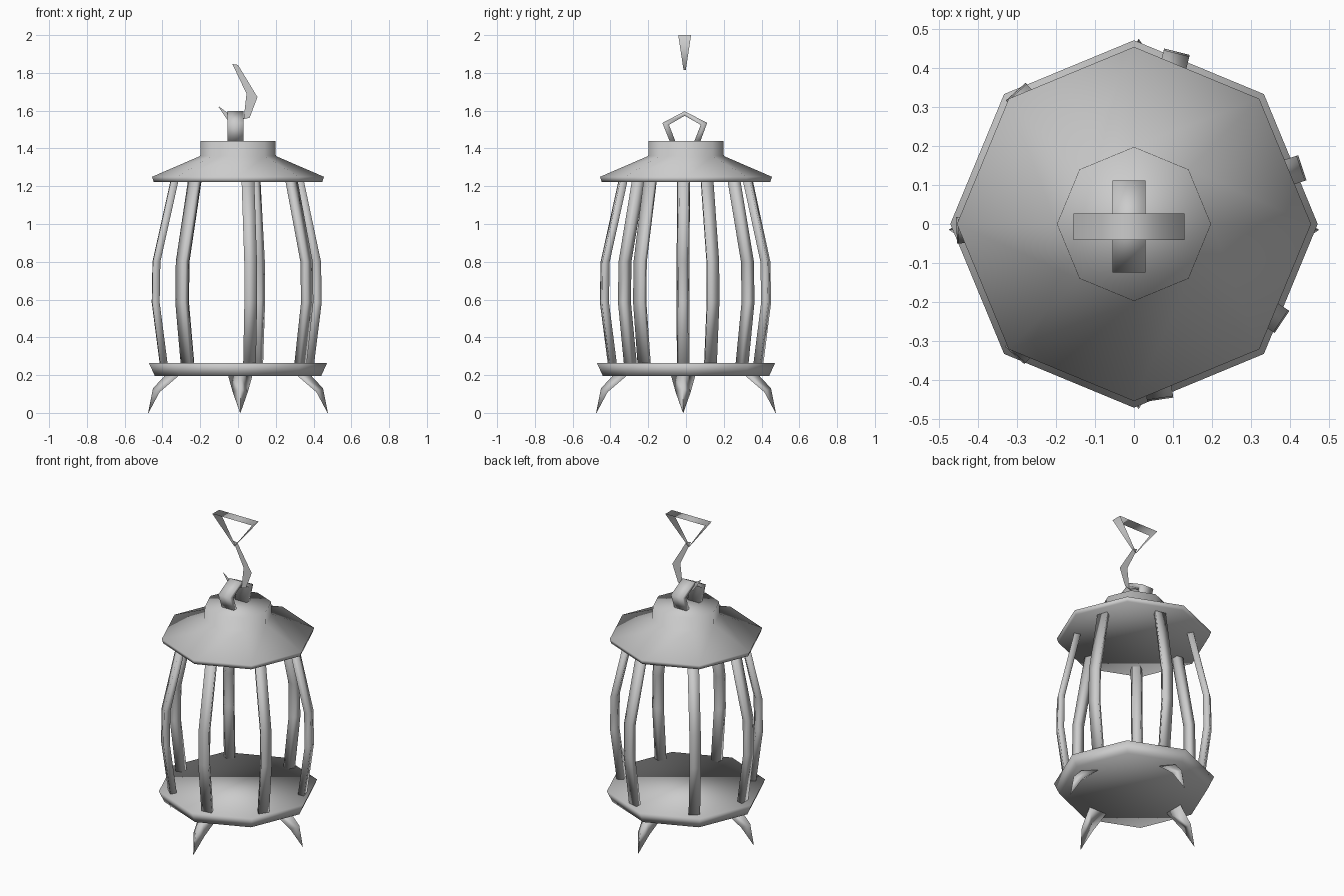
import bpy, bmesh, math
from mathutils import Matrix, Vector

if "Cube" in bpy.data.objects:
    bpy.data.objects.remove(bpy.data.objects["Cube"])

GREY = (0.6, 0.6, 0.6, 1.0)
metal = bpy.data.materials.new("grey_metal")
metal.use_nodes = True
metal.diffuse_color = GREY
metal.node_tree.nodes["Principled BSDF"].inputs["Base Color"].default_value = GREY


def finish(name, bm, solid=True):
    """Turn a bmesh into a smooth, grey object."""
    if solid:
        bmesh.ops.recalc_face_normals(bm, faces=bm.faces)
    for f in bm.faces:
        f.smooth = True
    mesh = bpy.data.meshes.new(name)
    bm.to_mesh(mesh)
    bm.free()
    mesh.materials.append(metal)
    obj = bpy.data.objects.new(name, mesh)
    bpy.context.collection.objects.link(obj)
    return obj


def loft(name, sections, closed=True, caps=True, matrix=None):
    """Skin a list of equal-length point rings."""
    bm = bmesh.new()
    rings = [[bm.verts.new(p) for p in s] for s in sections]
    n = len(rings[0])
    for a, b in zip(rings, rings[1:]):
        for i in range(n if closed else n - 1):
            j = (i + 1) % n
            bm.faces.new((a[i], a[j], b[j], b[i]))
    if caps:
        bm.faces.new(rings[0])
        bm.faces.new(rings[-1])
    if matrix:
        bm.transform(matrix)
    return finish(name, bm, closed)


def octagon(r, z):
    return [(r * math.cos(i * math.pi / 4), r * math.sin(i * math.pi / 4), z)
            for i in range(8)]


def turn(deg):
    return Matrix.Rotation(math.radians(deg), 4, "Z")


# Eight-sided plate and roof
loft("base_plate", [octagon(0.44, 0.195), octagon(0.472, 0.265)])
loft("roof", [octagon(r, z) for r, z in
              ((0.446, 1.222), (0.455, 1.25), (0.2, 1.36), (0.198, 1.44))])

# Bowed cage bars
BOW = ((0.393, 0.255), (0.436, 0.585), (0.432, 0.8), (0.335, 1.235))
for k, angle in enumerate((76, 18.5, -33.5, -81.5, -132.3, -178, 131.8)):
    loft(f"cage_bar_{k + 1}",
         [[(r - 0.02, -0.024, z), (r + 0.02, -0.034, z),
           (r + 0.02, 0.034, z), (r - 0.02, 0.024, z)] for r, z in BOW],
         matrix=turn(angle))

# Claw feet: ridge on the outside, tapering to a point
CLAW = ((0.31, 0.385, 0.2, 0.2, 0.065), (0.415, 0.45, 0.11, 0.13, 0.04),
        (0.474, 0.476, 0.0, 0.001, 0.001))
for k in range(4):
    shift = Matrix.Translation((0.012 if k % 2 else 0, 0 if k % 2 else -0.015, 0))
    loft(f"claw_foot_{k + 1}",
         [[(ri, -w, zi), (ro, 0, zo), (ri, w, zi)] for ri, ro, zi, zo, w in CLAW],
         matrix=shift @ turn(90 * k))

# Five-sided loop on the roof
OUTER = ((-0.085, 1.435), (-0.125, 1.535), (-0.007, 1.597), (0.112, 1.535), (0.075, 1.435))
INNER = ((-0.055, 1.435), (-0.09, 1.525), (-0.007, 1.573), (0.078, 1.525), (0.043, 1.435))
loft("roof_loop", [[(-0.055, *o), (0.03, *o), (0.03, *i), (-0.055, *i)]
                   for o, i in zip(OUTER, INNER)])

# Flat sheet hook passing through the loop
EDGE_A = ((-0.03, 1.847), (0.045, 1.69), (0.03, 1.556), (-0.045, 1.58), (-0.1, 1.622))
EDGE_B = ((0.0, 1.842), (0.103, 1.672), (0.062, 1.563), (-0.045, 1.535), (-0.102, 1.618))
loft("hook", [[(a[0], -0.007, a[1]), (b[0], -0.007, b[1])]
              for a, b in zip(EDGE_A, EDGE_B)], closed=False, caps=False)

# Triangular hand ring: a ribbon narrowing to the bottom corner
RIBBON = ((-0.018, 1.815, 0.006), (0.13, 2.0, 0.034), (-0.155, 2.0, 0.034), (-0.018, 1.815, 0.006))
loft("hand_ring", [[(x, -0.007 - w, z), (x, -0.007 + w, z)] for x, z, w in RIBBON],
     closed=False, caps=False)
